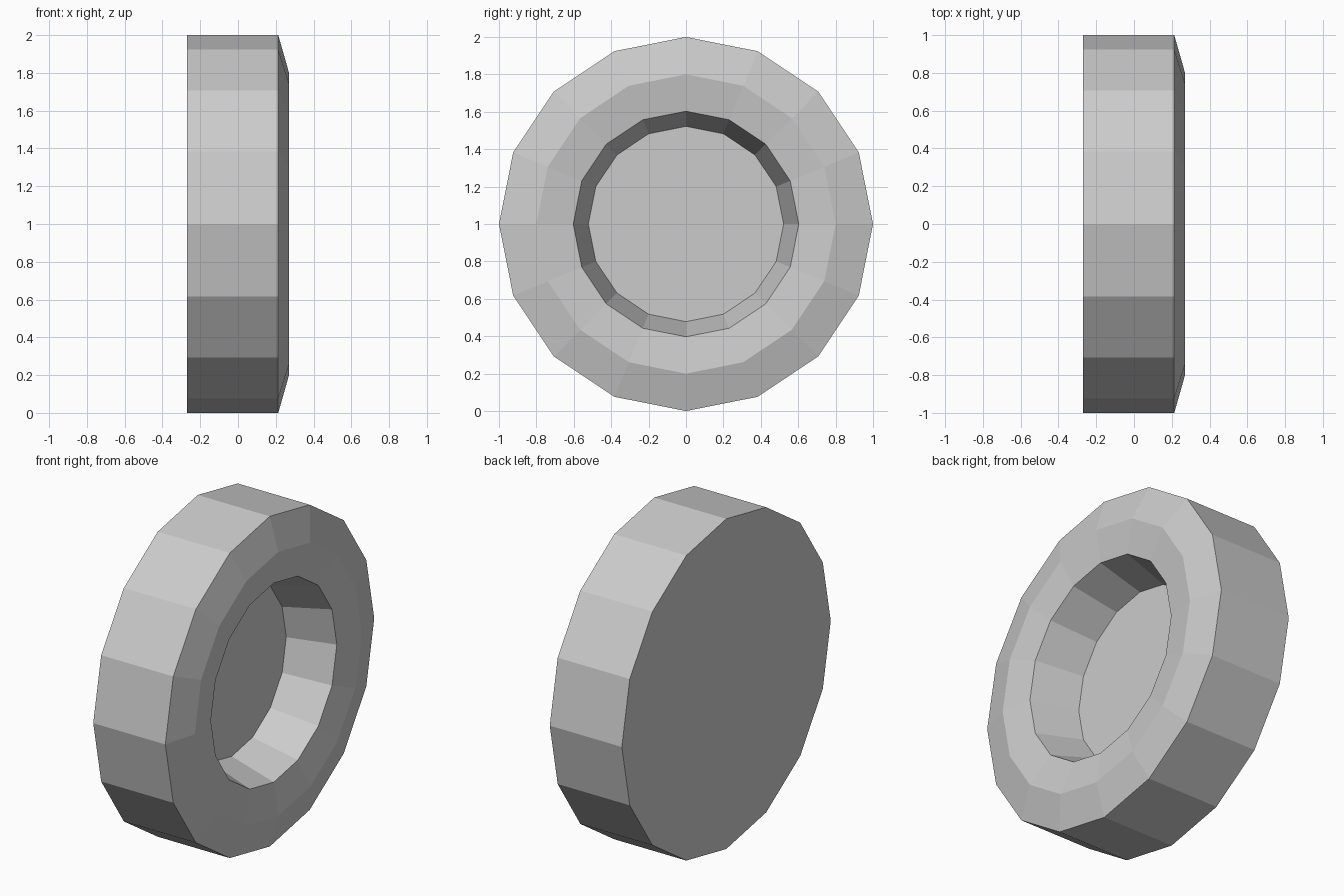
import bpy, bmesh
from math import cos, sin, tau

if "Cube" in bpy.data.objects:
    bpy.data.objects.remove(bpy.data.objects["Cube"])

SIDES = 16
# Profile as (x, radius): back rim, tread, bevel, inward-sloping face, hub recess
PROFILE = [(-0.27, 1.0), (0.213, 1.0), (0.27, 0.80), (0.24, 0.603), (-0.042, 0.522)]

bm = bmesh.new()
rings = [[bm.verts.new((x, r * cos(tau * i / SIDES), 1 + r * sin(tau * i / SIDES)))
          for i in range(SIDES)] for x, r in PROFILE]

# Side bands between neighbouring rings
for a, b in zip(rings, rings[1:]):
    for i in range(SIDES):
        j = (i + 1) % SIDES
        bm.faces.new((a[i], a[j], b[j], b[i]))

# Flat back and recess floor
bm.faces.new(rings[0])
bm.faces.new(rings[-1])
bmesh.ops.recalc_face_normals(bm, faces=bm.faces[:])

mesh = bpy.data.meshes.new("wheel")
bm.to_mesh(mesh)
bm.free()
wheel = bpy.data.objects.new("wheel", mesh)
bpy.context.collection.objects.link(wheel)
